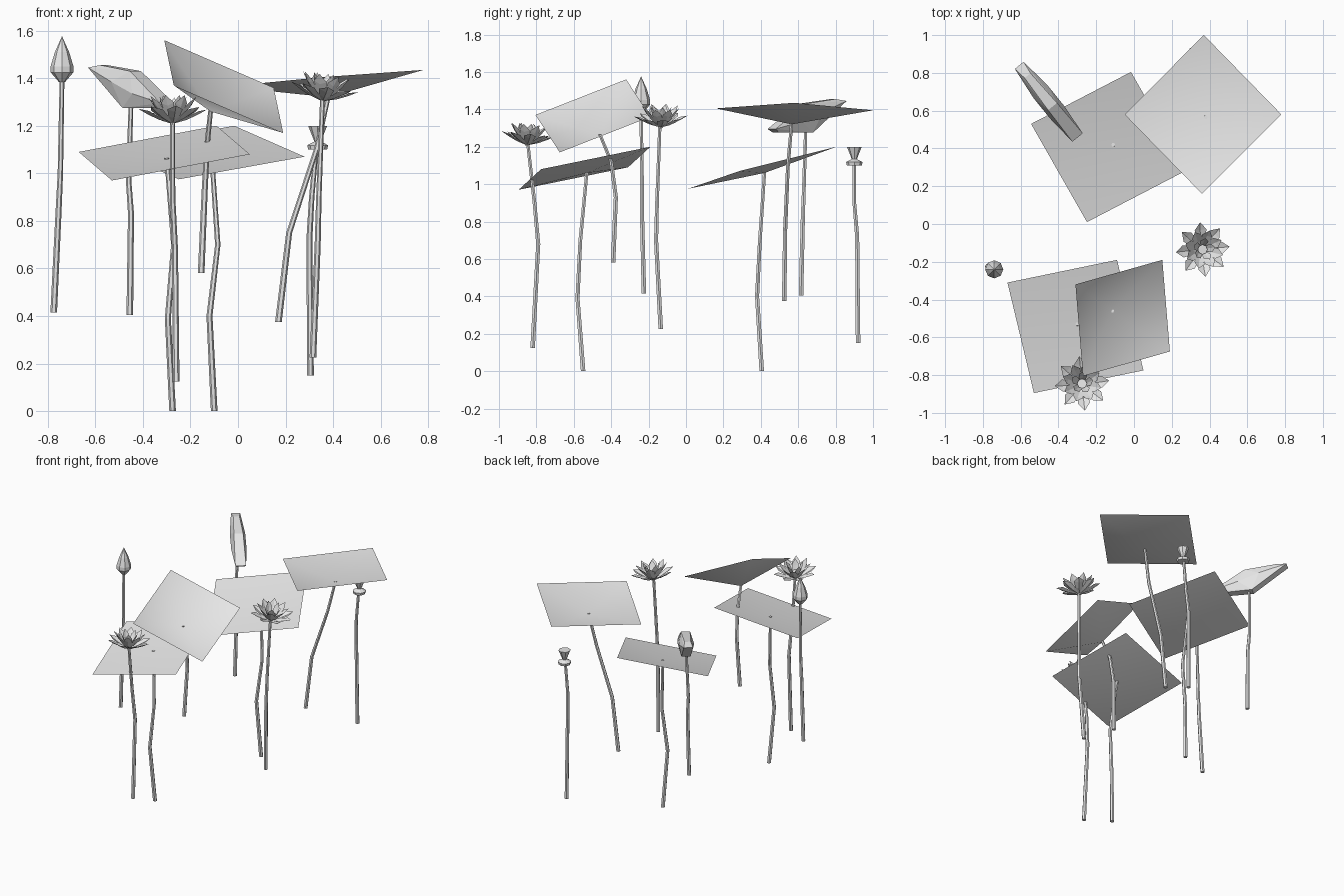
import bpy, bmesh, math
from mathutils import Vector, Matrix

if "Cube" in bpy.data.objects:
    bpy.data.objects.remove(bpy.data.objects["Cube"], do_unlink=True)

grey = bpy.data.materials.new("plain_grey")
grey.use_nodes = True
grey.diffuse_color = (0.8, 0.8, 0.8, 1)
grey.node_tree.nodes["Principled BSDF"].inputs["Base Color"].default_value = (0.8, 0.8, 0.8, 1)


def finish(name, bm, smooth=False):
    mesh = bpy.data.meshes.new(name)
    for f in bm.faces:
        f.smooth = smooth
    bm.to_mesh(mesh)
    bm.free()
    mesh.materials.append(grey)
    obj = bpy.data.objects.new(name, mesh)
    bpy.context.collection.objects.link(obj)
    return obj


def add_rings(bm, rings):
    """Bridge successive vertex loops and cap both ends."""
    loops = [[bm.verts.new(p) for p in ring] for ring in rings]
    n = len(loops[0])
    for a, b in zip(loops, loops[1:]):
        for i in range(n):
            j = (i + 1) % n
            bm.faces.new((a[i], a[j], b[j], b[i]))
    bm.faces.new(loops[0][::-1])
    bm.faces.new(loops[-1])


def circle(centre, radius, sides):
    return [Vector(centre) + Vector((math.cos(math.tau * i / sides), math.sin(math.tau * i / sides), 0)) * radius
            for i in range(sides)]


def stem(name, points):
    """Slim six-sided stalk, tapering slightly upwards."""
    bm = bmesh.new()
    last = len(points) - 1
    add_rings(bm, [circle(p, 0.014 - 0.004 * i / last, 6) for i, p in enumerate(points)])
    finish(name, bm, True).data.shade_flat()


def turned(bm, centre, profile, sides=8):
    """Solid of revolution from (radius, height) pairs."""
    add_rings(bm, [circle(Vector(centre) + Vector((0, 0, h)), r, sides) for r, h in profile])


def leaf(name, a, b, c, dip):
    """Square leaf with its middle sunk to the stem."""
    a, b, c = map(Vector, (a, b, c))
    bm = bmesh.new()
    rim = [bm.verts.new(p) for p in (a, b, c, a + c - b)]
    mid = bm.verts.new(dip)
    for i in range(4):
        bm.faces.new((rim[i], rim[(i + 1) % 4], mid))
    bm.normal_update()
    if mid.normal.z < 0 or bm.faces[:][0].normal.z < 0:
        bmesh.ops.reverse_faces(bm, faces=bm.faces[:])
    finish(name, bm, True)


def petal(bm, angle, reach, rise, width, matrix):
    """Cupped petal with a pointed tip."""
    turn = matrix @ Matrix.Rotation(angle, 4, 'Z')
    rows = []
    for t, w in ((0.08, 0.25), (0.4, 0.75), (0.72, 1.0)):
        z = rise * t ** 1.5
        rows.append([bm.verts.new(turn @ Vector((reach * t, s * w * width, z + abs(s) * 0.012 * w)))
                     for s in (-1, 0, 1)])
    tip = bm.verts.new(turn @ Vector((reach, 0, rise)))
    for a, b in zip(rows, rows[1:]):
        for i in range(2):
            bm.faces.new((a[i], b[i], b[i + 1], a[i + 1]))
    for i in range(2):
        bm.faces.new((rows[-1][i], tip, rows[-1][i + 1]))


def flower(name, centre, tilt, axis):
    matrix = Matrix.Translation(centre) @ Matrix.Rotation(math.radians(tilt), 4, axis)
    bm = bmesh.new()
    # outer, middle and inner petal whorls
    for count, reach, rise, width, start in ((8, 0.145, 0.06, 0.032, 0.1),
                                             (8, 0.105, 0.11, 0.028, 0.5),
                                             (5, 0.06, 0.115, 0.022, 0.2)):
        for i in range(count):
            petal(bm, start + math.tau * i / count, reach, rise, width, matrix)
    finish(name, bm)
    bm = bmesh.new()
    turned(bm, (0, 0, 0), ((0.01, -0.005), (0.014, 0.015), (0.026, 0.05)))
    bm.transform(matrix)
    finish(name + "_centre", bm)


# Broad leaves and their stems
leaf("front_low_leaf", (-0.67, -0.31, 1.09), (-0.09, -0.19, 1.2), (0.05, -0.775, 1.08), (-0.30, -0.53, 1.06))
stem("front_low_leaf_stem", ((-0.275, -0.55, 0), (-0.295, -0.58, 0.39), (-0.27, -0.565, 0.7), (-0.30, -0.53, 1.065)))
leaf("back_low_leaf", (-0.545, 0.53, 1.105), (-0.016, 0.805, 1.2), (0.28, 0.285, 1.07), (-0.11, 0.42, 1.06))
stem("back_low_leaf_stem", ((-0.10, 0.405, 0), (-0.12, 0.38, 0.4), (-0.085, 0.395, 0.7), (-0.11, 0.42, 1.065)))
leaf("back_high_leaf", (-0.05, 0.58, 1.365), (0.37, 1.0, 1.395), (0.78, 0.58, 1.435), (0.38, 0.565, 1.32))
stem("back_high_leaf_stem", ((0.17, 0.525, 0.375), (0.215, 0.53, 0.75), (0.33, 0.545, 1.1), (0.38, 0.565, 1.325)))
leaf("front_high_leaf", (-0.31, -0.32, 1.56), (0.15, -0.19, 1.36), (0.19, -0.675, 1.17), (-0.115, -0.46, 1.26))
stem("front_high_leaf_stem", ((-0.155, -0.39, 0.58), (-0.14, -0.375, 0.93), (-0.13, -0.4, 1.12), (-0.115, -0.46, 1.265)))

# Furled leaf: a slanted, flattened roll
bm = bmesh.new()
for along, height, half in ((-0.25, 0.17, 0.03), (-0.18, 0.18, 0.02), (0.03, 0.155, 0.03), (0.24, 0.02, 0.035),
                            (0.21, 0.0, 0.025), (-0.02, 0.0, 0.03), (-0.07, 0.11, 0.05), (0.07, 0.06, 0.05)):
    for side in (-half, half):
        bm.verts.new((-0.45 + 0.63 * along + 0.78 * side, 0.645 - 0.78 * along + 0.63 * side, 1.275 + height))
bmesh.ops.convex_hull(bm, input=bm.verts[:])
finish("furled_leaf", bm)
stem("furled_leaf_stem", ((-0.455, 0.615, 0.405), (-0.45, 0.625, 0.83), (-0.46, 0.63, 0.97), (-0.45, 0.64, 1.29)))

# Closed bud
bm = bmesh.new()
turned(bm, (-0.74, -0.24, 1.385), ((0.014, 0), (0.048, 0.04), (0.048, 0.065), (0.03, 0.125), (0.012, 0.165), (0.001, 0.19)))
finish("bud", bm)
stem("bud_stem", ((-0.775, -0.225, 0.415), (-0.755, -0.235, 0.83), (-0.747, -0.235, 1.0), (-0.74, -0.24, 1.4)))

# Seed pod: funnel above a small collar
bm = bmesh.new()
turned(bm, (0.335, 0.9, 1.1), ((0.04, 0), (0.044, 0.018), (0.014, 0.034), (0.018, 0.045), (0.04, 0.1)))
finish("seed_pod", bm)
stem("seed_pod_stem", ((0.305, 0.92, 0.15), (0.3, 0.915, 0.72), (0.31, 0.9, 0.9), (0.33, 0.9, 1.12)))

# Open flowers
flower("front_flower", (-0.275, -0.85, 1.21), -6, 'X')
stem("front_flower_stem", ((-0.26, -0.82, 0.125), (-0.265, -0.79, 0.68), (-0.275, -0.81, 0.9), (-0.275, -0.845, 1.21)))
flower("side_flower", (0.355, -0.135, 1.305), 9, 'Y')
stem("side_flower_stem", ((0.315, -0.135, 0.225), (0.335, -0.16, 0.7), (0.34, -0.155, 0.9), (0.355, -0.14, 1.31)))
